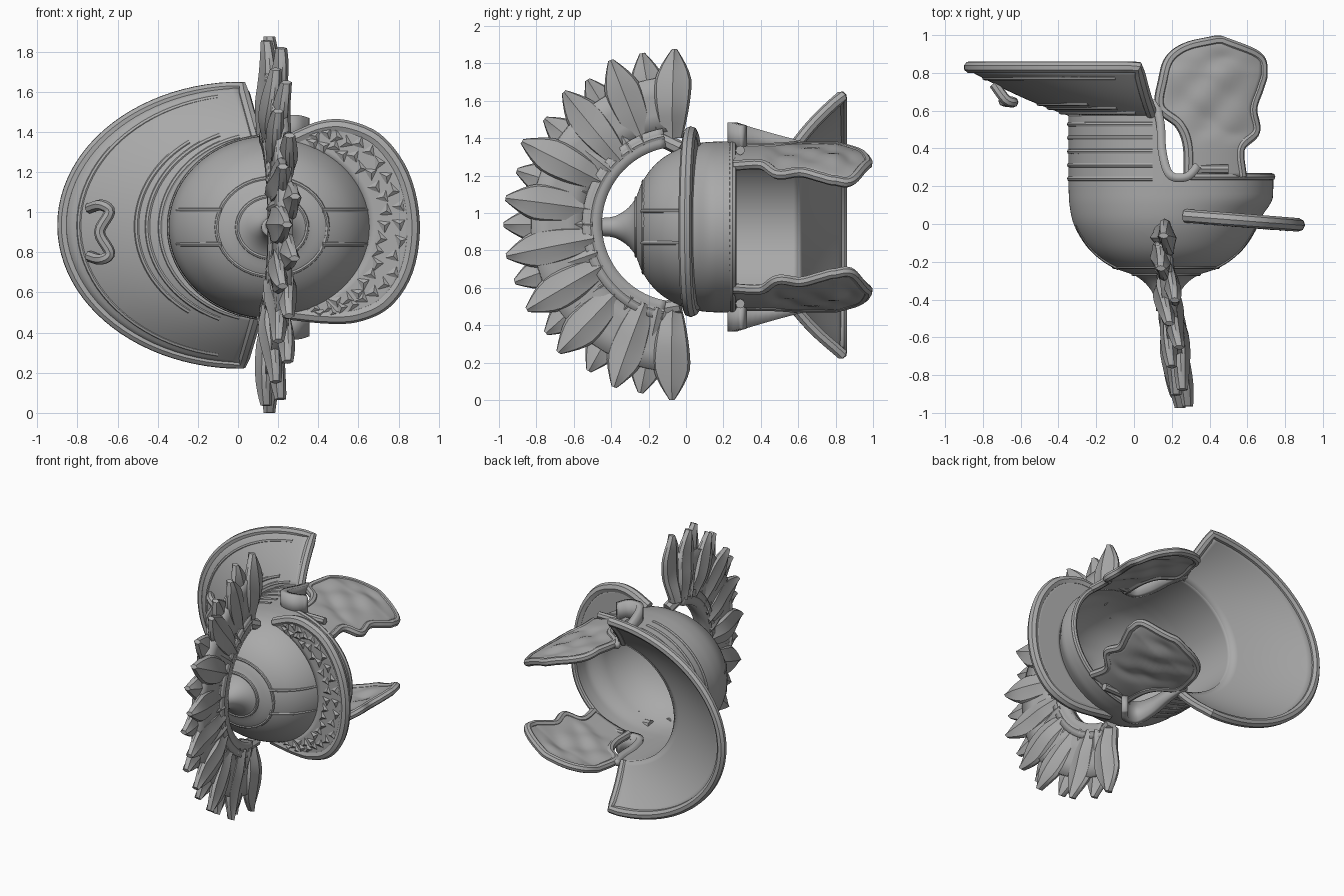
import bpy, bmesh, math, random
from mathutils import Vector

random.seed(4)
if "Cube" in bpy.data.objects:
    bpy.data.objects.remove(bpy.data.objects["Cube"])

metal = bpy.data.materials.new("grey metal")
metal.use_nodes = True
GREY = (0.4, 0.4, 0.4, 1)
metal.diffuse_color = GREY
metal.node_tree.nodes["Principled BSDF"].inputs["Base Color"].default_value = GREY

CX, CZ, RX, RZ = 0.17, 0.925, 0.51, 0.45   # helmet axis and half sizes


def finish(bm, name, thick=0, angle=40):
    bmesh.ops.recalc_face_normals(bm, faces=bm.faces)
    me = bpy.data.meshes.new(name)
    bm.to_mesh(me)
    bm.free()
    me.materials.append(metal)
    ob = bpy.data.objects.new(name, me)
    bpy.context.collection.objects.link(ob)
    if thick:
        mod = ob.modifiers.new("thickness", "SOLIDIFY")
        mod.thickness, mod.offset = thick, 0
    bpy.ops.object.select_all(action="DESELECT")
    ob.select_set(True)
    bpy.context.view_layer.objects.active = ob
    bpy.ops.object.shade_smooth_by_angle(angle=math.radians(angle))


def skin(bm, rows, closed=False):
    vs = [[bm.verts.new(p) for p in row] for row in rows]
    n = len(rows[0])
    for a, b in zip(vs, vs[1:]):
        for i in range(n if closed else n - 1):
            j = (i + 1) % n
            bm.faces.new((a[i], a[j], b[j], b[i]))
    return vs


def sheet(name, rows, thick, closed=False):
    bm = bmesh.new()
    skin(bm, rows, closed)
    finish(bm, name, thick)


def spline(pts, n):
    """Evenly stepped smooth curve through the points."""
    p = [Vector(q) for q in pts]
    p = [2 * p[0] - p[1]] + p + [2 * p[-1] - p[-2]]
    out = []
    for k in range(n + 1):
        f = k / n * (len(p) - 3)
        i = min(int(f), len(p) - 4)
        t = f - i
        a, b, c, d = p[i:i + 4]
        out.append(0.5 * (2 * b + (c - a) * t + (2 * a - 5 * b + 4 * c - d) * t * t
                          + (3 * b - a - 3 * c + d) * t ** 3))
    return out


def tube(name, path, radius, sides=8):
    path = [Vector(p) for p in path]
    bm = bmesh.new()
    rows = []
    for i, p in enumerate(path):
        d = (path[min(i + 1, len(path) - 1)] - path[max(i - 1, 0)]).normalized()
        u = d.orthogonal() if i == 0 else u - d * u.dot(d)
        u.normalize()
        w = d.cross(u)
        rows.append([p + radius * (u * math.cos(a) + w * math.sin(a))
                     for a in (math.tau * k / sides for k in range(sides))])
    vs = skin(bm, rows, True)
    bm.faces.new(vs[0])
    bm.faces.new(vs[-1])
    finish(bm, name)


def step(a, b, x):
    t = min(max((x - a) / (b - a), 0), 1)
    return t * t * (3 - 2 * t)


def lerp(a, b, t):
    return a + (b - a) * t


def ring(deg, y, scale=1.0):
    a = math.radians(deg)
    return Vector((CX + RX * scale * math.cos(a), y, CZ + RZ * scale * math.sin(a)))


# Bowl with spike on top, face opening and neck wall
profile = spline([(-0.46, 0.035), (-0.38, 0.045), (-0.31, 0.085), (-0.26, 0.145), (-0.225, 0.23),
                  (-0.17, 0.31), (-0.1, 0.37), (0, 0.42), (0.1, 0.44), (0.2, 0.445)], 45)
angles = [i * 2.5 for i in range(144)]


def flare(a, y):
    return 0.1 * step(0.02, 0.15, y) * max(0, math.cos(math.radians(a))) ** 1.5


rows = [[ring(a, y, r / 0.45 + flare(a, y)) for a in angles] for y, r in profile]
for s in range(1, 17):
    row = []
    for a in angles:
        back = step(89, 98, min(a, 360 - a))
        y = 0.2 + s / 16 * (0.06 + 0.34 * back)
        row.append(ring(a, y, 0.989 + flare(a, y)))
    rows.append(row)
sheet("helmet_bowl", rows, 0.025, closed=True)

# Ribs round the neck wall and beaded edge above the face
for k in range(5):
    tube("neck_rib", [ring(a, 0.24 + k * 0.072, 1.0) for a in range(98, 263, 4)], 0.015)
tube("face_edge", [ring(a, 0.25, 0.995 + flare(a, 0.25)) for a in range(-80, 81, 4)], 0.02)


def dome_y(x, z):
    q = 0.45 * math.hypot((x - CX) / RX, (z - CZ) / RZ)
    for (y0, r0), (y1, r1) in zip(profile, profile[1:]):
        if r0 <= q <= r1:
            return lerp(y0, y1, (q - r0) / (r1 - r0))
    return 0.1


# Raised seams on the bowl and rings round the spike
for side in (-1, 1):
    for dz in (-0.085, 0.085):
        xs = [CX + side * lerp(0.25, 0.47, k / 12) for k in range(13)]
        tube("bowl_seam", [(x, dome_y(x, CZ + dz) - 0.012, CZ + dz) for x in xs], 0.012)
for scale in (0.34, 0.54):
    y = dome_y(CX + RX * scale, CZ) - 0.008
    tube("spike_ring", [ring(a * 10, y, scale) for a in range(37)], 0.012)

# Neck guard, a flared half-oval with a thick rim
N = 48


def guard(t, s, lift=0):
    a = math.pi * t
    inner = ring(lerp(99, 261, t), 0.585, 0.98)
    outer = Vector((0.02 - 0.89 * math.sin(a), 0.83, 0.935 + 0.685 * math.cos(a)))
    p = inner.lerp(outer, s)
    p.y -= lift + 0.015 * math.sin(math.pi * s)
    return p


sheet("neck_guard", [[guard(i / N, j / 10) for i in range(N + 1)] for j in range(11)], 0.035)
edge = [guard(0, s / 8) for s in range(8)] + [guard(i / N, 1) for i in range(N + 1)]
edge += [guard(1, 1 - s / 8) for s in range(1, 9)]
tube("neck_guard_rim", edge, 0.032)
for s, lo in ((0.1, 0.05), (0.22, 0.1), (0.32, 0.18), (0.85, 0.05)):
    tube("neck_guard_ridge", [guard(lerp(lo, 1 - lo, i / 40), s, 0.01) for i in range(41)], 0.016)

# Carrying handle on the neck guard
tube("carrying_handle", spline([(-0.74, 0.74, 1.02), (-0.68, 0.66, 1.035), (-0.64, 0.645, 1.0),
                                (-0.69, 0.65, 0.9), (-0.64, 0.645, 0.8), (-0.68, 0.66, 0.765),
                                (-0.74, 0.74, 0.78)], 30), 0.028)

# Brow guard, a flat crescent with rim and studs
outer = spline([(0.27, 1.36), (0.42, 1.42), (0.55, 1.42), (0.7, 1.35), (0.82, 1.18), (0.87, 0.95),
                (0.84, 0.72), (0.74, 0.56), (0.6, 0.49), (0.45, 0.48), (0.25, 0.5)], N)


def brow(i, s, lift=0):
    p = ring(lerp(79, -79, i / N), 0, 0.95)
    x, z = lerp(p.x, outer[i][0], s), lerp(p.z, outer[i][1], s)
    return Vector((x, 0.065 - 0.08 * x - lift, z))


sheet("brow_guard", [[brow(i, j / 6) for i in range(N + 1)] for j in range(7)], 0.05)
tube("brow_rim", [brow(i, 1) for i in range(N + 1)], 0.036)
bm = bmesh.new()
for i in range(4, N - 3, 2):
    for s in (0.35, 0.68):
        c = brow(i, s + random.uniform(-0.1, 0.1), 0.024)
        turn = random.uniform(0, math.tau)
        base = [bm.verts.new(c + 0.042 * Vector((math.cos(turn + k * math.tau / 3), 0,
                                                 math.sin(turn + k * math.tau / 3)))) for k in range(3)]
        tip = bm.verts.new(c - Vector((0, 0.015, 0)))
        for k in range(3):
            bm.faces.new((base[k], base[(k + 1) % 3], tip))
finish(bm, "brow_studs", angle=10)

# Cheek guards and ear guards, mirrored up and down
left = spline([(0.29, 0.25), (0.285, 0.42), (0.24, 0.53), (0.14, 0.62), (0.155, 0.76), (0.19, 0.87),
               (0.28, 0.935), (0.43, 0.97)], N)
right = spline([(0.57, 0.25), (0.56, 0.4), (0.64, 0.49), (0.625, 0.61), (0.66, 0.72), (0.68, 0.8),
                (0.65, 0.89), (0.46, 0.97)], N)


def cheek(i, s, side):
    x, y = lerp(left[i][0], right[i][0], s), lerp(left[i][1], right[i][1], s)
    h = 0.43 * math.sqrt(1 - ((x - 0.15) / 0.65) ** 2)
    h -= 0.25 * max(0, y - 0.8)
    mask = math.sin(math.pi * s) * step(0.4, 0.5, y) * step(0.95, 0.85, y)
    h += mask * (0.012 * math.sin(23 * x + 4 * y) * math.sin(26 * y) - 0.015)
    return Vector((x, y, CZ + side * h))


for side, word in ((1, "upper"), (-1, "lower")):
    sheet(word + "_cheek_guard", [[cheek(i, j / 16, side) for j in range(17)] for i in range(N + 1)], 0.035)
    loop = [cheek(i, 0, side) for i in range(N + 1)] + [cheek(N - i, 1, side) for i in range(N + 1)]
    tube(word + "_cheek_rim", loop, 0.028)
    ear = spline([(0.11, 0.66), (0.14, 0.53), (0.15, 0.38), (0.19, 0.26), (0.28, 0.25), (0.34, 0.31)], 24)
    tops = [(x, y, CZ + side * (0.56 - 0.28 * max(0, y - 0.25))) for x, y in ear]
    sheet(word + "_ear_guard", [[(x, y, CZ + side * 0.41) for x, y in ear], tops], 0.045)
    tube(word + "_hinge", [(x, 0.29, CZ + side * 0.41) for x in (0.3, 0.4, 0.5)], 0.025)


# Crest: holder arc, web and a fan of feathers
def fan(r, phi, dx=0):
    y = -0.04 - r * math.cos(phi)
    return Vector((0.135 - 0.125 * y + dx, y, 0.94 + r * math.sin(phi)))


def arc(name, r0, r1, thick, reach):
    span = [math.radians(lerp(-reach, reach, k / 40)) for k in range(41)]
    sheet(name, [[fan(lerp(r0, r1, j / 3), p) for p in span] for j in range(4)], thick)
    return span


span = arc("crest_holder", 0.415, 0.52, 0.09, 80)
arc("crest_web", 0.5, 0.79, 0.07, 85)
tube("crest_holder_ridge", [fan(0.475, p) for p in span], 0.05)
for side in (-1, 1):
    tube("crest_strut", [fan(0.46, side * 1.38), (0.17, -0.03, CZ + side * 0.42)], 0.04)

COUNT = 19
bm = bmesh.new()
for k in range(COUNT):
    u = lerp(-1, 1, k / (COUNT - 1))
    phi = math.radians(86 * u)
    length = random.uniform(0.47, 0.495) - (0.02 if k % 2 else 0)
    shift = 0.022 * (-1) ** k
    lean = random.uniform(-0.02, 0.02) + 0.05 * u ** 5
    rows = []
    for j in range(13):
        t = j / 12
        r = 0.46 + length * t
        half = 0.052 + 0.05 * math.sin(math.pi * min(t * 0.75, 1)) ** 0.9
        half *= 1 - max(0, (t - 0.62) / 0.38) ** 1.6 * 0.84
        thick = 0.052 * (1 - 0.45 * t ** 3)
        dx = shift * step(0, 0.4, t) + 0.01 * math.sin(5 * t + k)
        row = []
        for m in range(12):
            a = math.tau * m / 12
            groove = 0.75 if m in (2, 4, 8, 10) else 1
            row.append(fan(r, phi + lean * t + half * math.cos(a) / r, dx + thick * groove * math.sin(a)))
        rows.append(row)
    vs = skin(bm, rows, True)
    bm.faces.new(vs[0])
    bm.faces.new(vs[-1])
finish(bm, "crest_feathers", angle=30)
